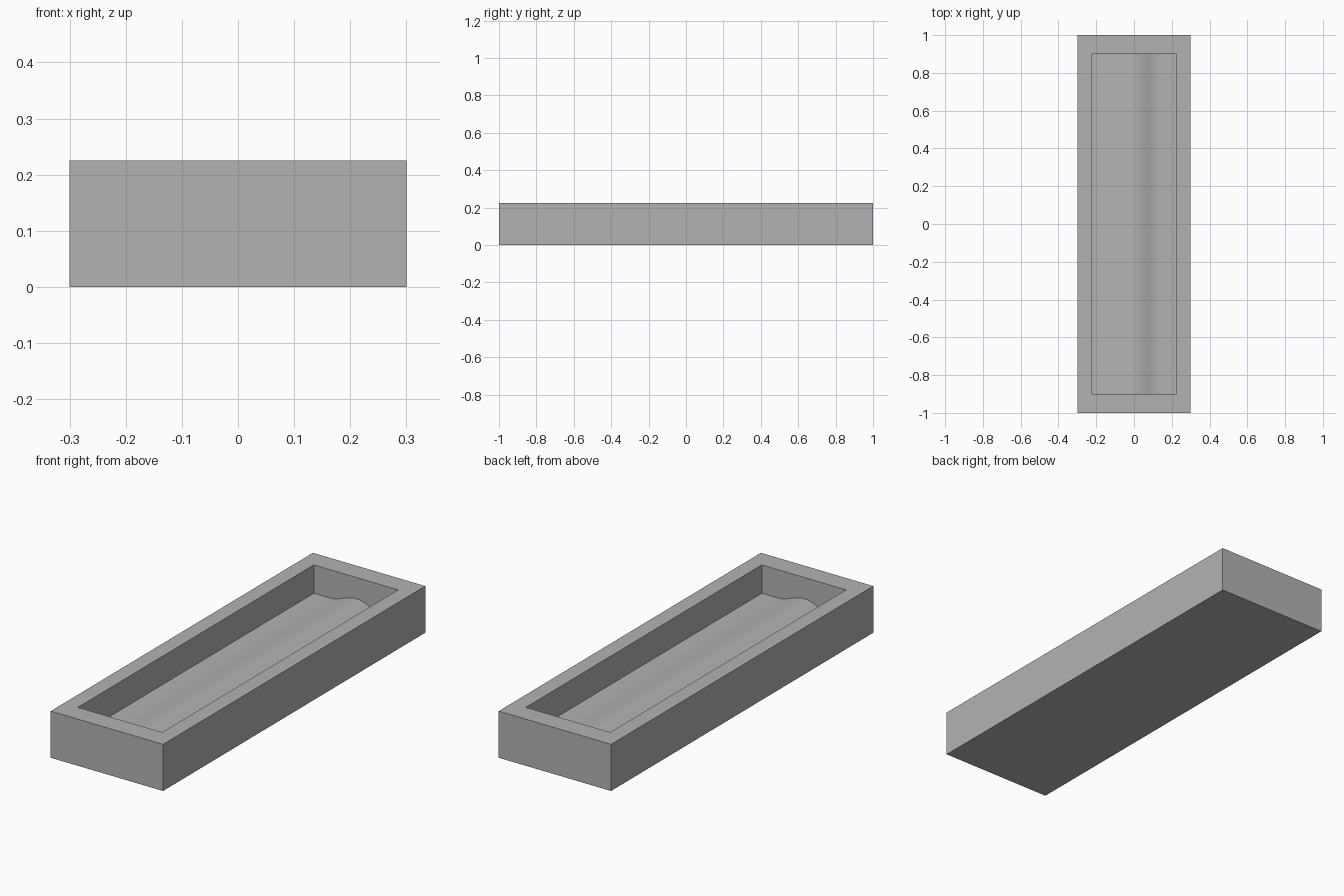
import bpy
import bmesh
import math

old = bpy.data.objects.get("Cube")
if old:
    bpy.data.objects.remove(old, do_unlink=True)

WIDTH, LENGTH, HEIGHT = 0.6, 2.0, 0.225
POCKET_X, POCKET_Y = 0.225, 0.9      # half sizes of the recess
FLOOR, RIDGE, SPREAD = 0.088, 0.034, 0.14
STEPS = 64

grey = bpy.data.materials.new("plain_grey")
grey.use_nodes = True
color = (0.45, 0.45, 0.45, 1)
grey.diffuse_color = color
grey.node_tree.nodes["Principled BSDF"].inputs["Base Color"].default_value = color


def extrude_profile(name, points, half_length):
    """Solid made by sweeping an x-z outline along y."""
    bm = bmesh.new()
    face = bm.faces.new([bm.verts.new((x, -half_length, z)) for x, z in points])
    swept = bmesh.ops.extrude_face_region(bm, geom=[face])["geom"]
    verts = [v for v in swept if isinstance(v, bmesh.types.BMVert)]
    bmesh.ops.translate(bm, verts=verts, vec=(0, 2 * half_length, 0))
    bmesh.ops.recalc_face_normals(bm, faces=bm.faces)
    mesh = bpy.data.meshes.new(name)
    bm.to_mesh(mesh)
    bm.free()
    mesh.materials.append(grey)
    obj = bpy.data.objects.new(name, mesh)
    bpy.context.collection.objects.link(obj)
    return obj


def floor_height(x):
    """Flat floor with a smooth rounded ridge down the middle."""
    if abs(x) >= SPREAD:
        return FLOOR
    return FLOOR + RIDGE * 0.5 * (1 + math.cos(math.pi * x / SPREAD))


# Outer block
half = WIDTH / 2
tray = extrude_profile("tray", [(-half, 0), (half, 0), (half, HEIGHT), (-half, HEIGHT)],
                       LENGTH / 2)

# Recess with the ridged floor
ridge_xs = [SPREAD * (2 * i / STEPS - 1) for i in range(STEPS + 1)]
outline = [(x, floor_height(x)) for x in [-POCKET_X, *ridge_xs, POCKET_X]]
outline += [(POCKET_X, HEIGHT + 0.1), (-POCKET_X, HEIGHT + 0.1)]
cutter = extrude_profile("recess_cutter", outline, POCKET_Y)
cutter.hide_render = True

cut = tray.modifiers.new("recess", "BOOLEAN")
cut.operation = "DIFFERENCE"
cut.solver = "EXACT"
cut.object = cutter

# Bake the cut and smooth the ridge
bpy.ops.object.select_all(action="DESELECT")
tray.select_set(True)
bpy.context.view_layer.objects.active = tray
bpy.ops.object.modifier_apply(modifier=cut.name)
bpy.data.objects.remove(cutter, do_unlink=True)
bpy.ops.object.shade_smooth_by_angle(angle=math.radians(30))
